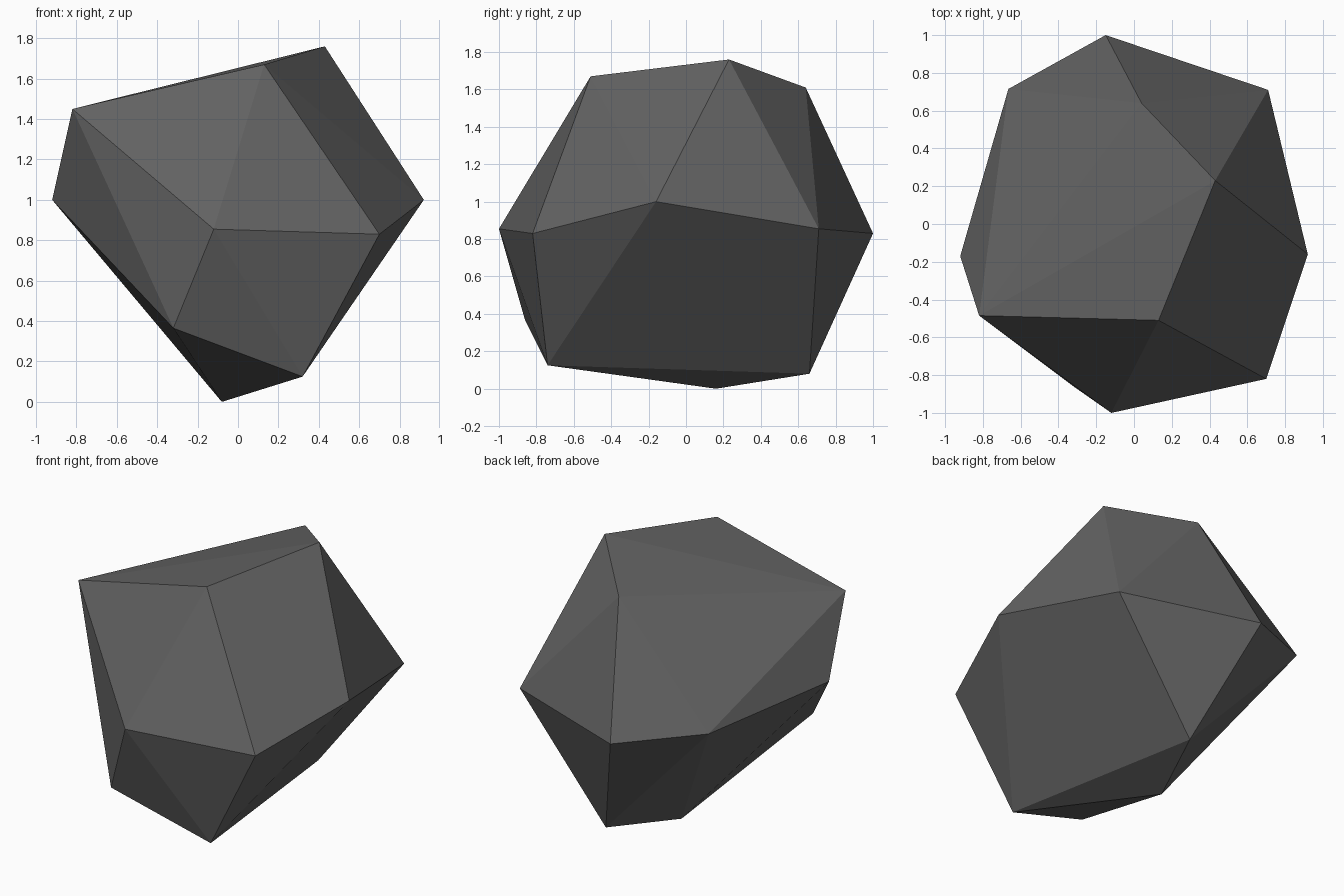
import bpy, bmesh

if "Cube" in bpy.data.objects:
    bpy.data.objects.remove(bpy.data.objects["Cube"])

# Single dark grey stone
grey = bpy.data.materials.new("dark grey stone")
grey.diffuse_color = (0.12, 0.12, 0.12, 1)
grey.use_nodes = True
grey.node_tree.nodes["Principled BSDF"].inputs["Base Color"].default_value = grey.diffuse_color

# Corners of the faceted boulder, by level
base = [(-0.08, 0.16, 0.0), (0.12, 0.66, 0.08), (0.32, -0.74, 0.125), (-0.32, -0.86, 0.365)]
waist = [(-0.15, 1.0, 0.83), (0.71, 0.71, 0.855), (0.92, -0.16, 1.0), (0.70, -0.82, 0.83),
         (-0.12, -1.0, 0.855), (-0.92, -0.17, 1.0), (-0.665, 0.715, 0.925)]
crown = [(-0.82, -0.485, 1.45), (0.13, -0.51, 1.67), (0.43, 0.23, 1.76), (0.04, 0.64, 1.61)]

# Boulder: convex skin stretched over the corners, flat facets
bm = bmesh.new()
for co in base + waist + crown:
    bm.verts.new(co)
bmesh.ops.convex_hull(bm, input=bm.verts[:])
bmesh.ops.recalc_face_normals(bm, faces=bm.faces[:])
mesh = bpy.data.meshes.new("boulder")
bm.to_mesh(mesh)
bm.free()
mesh.materials.append(grey)
boulder = bpy.data.objects.new("boulder", mesh)
bpy.context.collection.objects.link(boulder)
